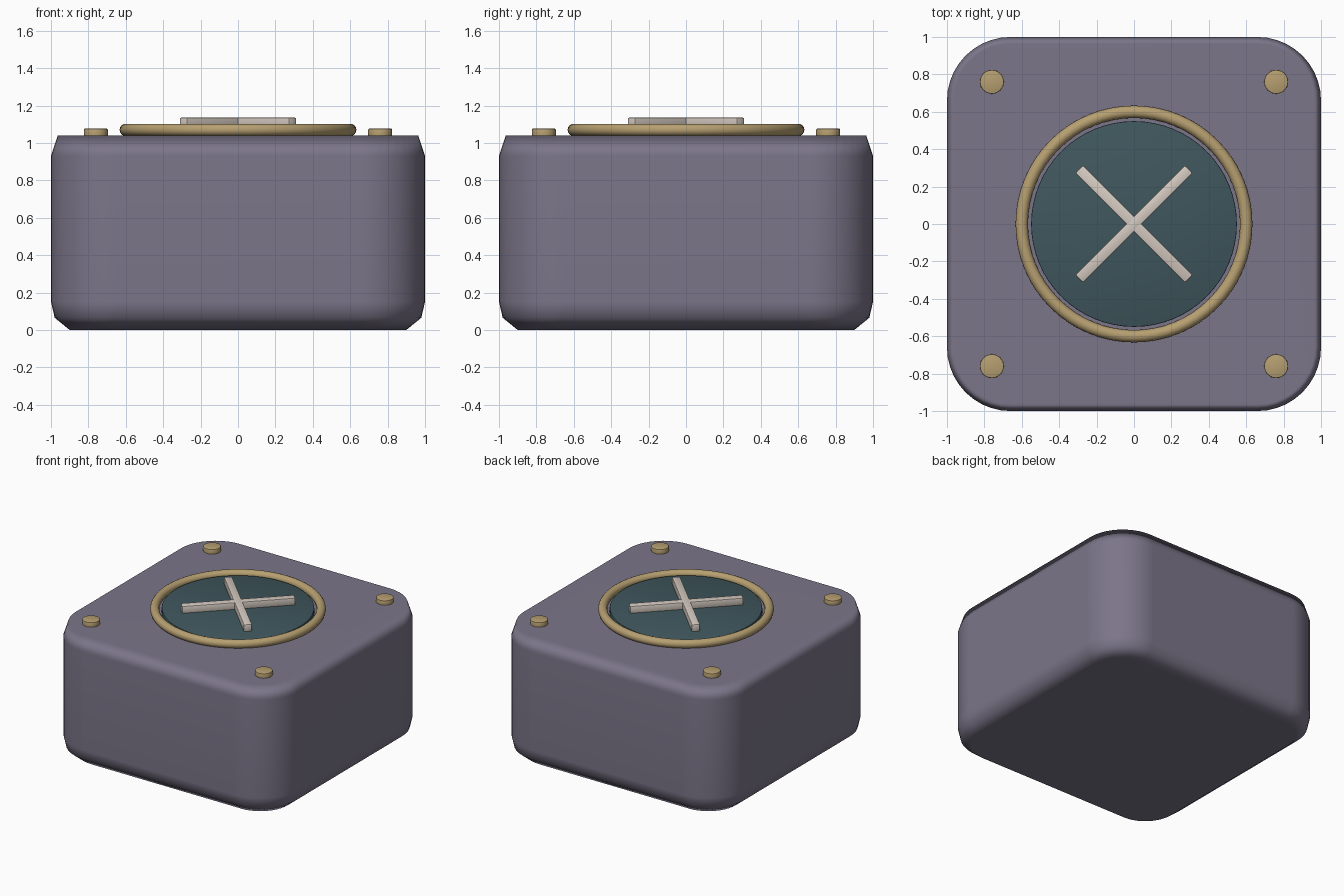
import bpy, bmesh, math

cube = bpy.data.objects.get("Cube")
if cube:
    bpy.data.objects.remove(cube, do_unlink=True)


def material(name, rgb):
    m = bpy.data.materials.new(name)
    m.use_nodes = True
    m.diffuse_color = (*rgb, 1)
    m.node_tree.nodes["Principled BSDF"].inputs["Base Color"].default_value = (*rgb, 1)
    return m


purple = material("dusty purple", (0.20, 0.18, 0.25))
brass = material("brass", (0.47, 0.35, 0.165))
teal = material("dark teal", (0.05, 0.095, 0.11))
cream = material("cream", (0.66, 0.59, 0.53))


def finish(obj, name, mat, angle, bevel=0, segments=2):
    """Name, colour, bevel and shade one part."""
    obj.name = name
    obj.data.materials.append(mat)
    bpy.ops.object.select_all(action='DESELECT')
    obj.select_set(True)
    bpy.context.view_layer.objects.active = obj
    if bevel:
        mod = obj.modifiers.new("soft edges", 'BEVEL')
        mod.width, mod.segments = bevel, segments
        bpy.ops.object.modifier_apply(modifier=mod.name)
    bpy.ops.object.shade_smooth_by_angle(angle=math.radians(angle))


def rounded_square(half, radius, steps=10):
    """Outline of a square with round corners."""
    points = []
    for corner in range(4):
        for i in range(steps + 1):
            a = math.pi / 2 * (corner + i / steps)
            mid = math.pi / 2 * (corner + 0.5)
            cx = math.copysign(half - radius, math.cos(mid))
            cy = math.copysign(half - radius, math.sin(mid))
            points.append((cx + radius * math.cos(a), cy + radius * math.sin(a)))
    return points


def disc(name, mat, radius, bottom, top, x=0, y=0, bevel=0.005, sides=48):
    bpy.ops.mesh.primitive_cylinder_add(vertices=sides, radius=radius, depth=top - bottom,
                                        location=(x, y, (top + bottom) / 2))
    finish(bpy.context.object, name, mat, 35, bevel)


# Body: stacked rounded squares with chamfered rims
profile = [(0.90, 0), (0.98, 0.065), (1.0, 0.15), (1.0, 0.93), (0.964, 1.04)]
bm = bmesh.new()
rings = [[bm.verts.new((x, y, z)) for x, y in rounded_square(half, half - 0.66)]
         for half, z in profile]
for low, high in zip(rings, rings[1:]):
    for i in range(len(low)):
        j = (i + 1) % len(low)
        bm.faces.new((low[i], low[j], high[j], high[i]))
bm.faces.new(rings[-1])
bm.faces.new(rings[0][::-1])
mesh = bpy.data.meshes.new("body")
bm.to_mesh(mesh)
bm.free()
body = bpy.data.objects.new("body", mesh)
bpy.context.collection.objects.link(body)
finish(body, "body", purple, 80)
body.modifiers.new("flat panels", 'WEIGHTED_NORMAL').keep_sharp = True

# Round dial and its rim
disc("dial", teal, 0.55, 1.02, 1.08, sides=64)
bpy.ops.mesh.primitive_torus_add(major_radius=0.6, minor_radius=0.033, major_segments=64,
                                 minor_segments=14, location=(0, 0, 1.07))
finish(bpy.context.object, "dial_rim", brass, 60)

# Crossed bars
for name, turn in (("cross_bar_rising", 45), ("cross_bar_falling", -45)):
    bpy.ops.mesh.primitive_cube_add(size=1, location=(0, 0, 1.105),
                                    rotation=(0, 0, math.radians(turn)))
    bar = bpy.context.object
    bar.scale = (0.83, 0.06, 0.06)
    bpy.ops.object.transform_apply(location=False, rotation=False)
    finish(bar, name, cream, 35, 0.008)

# Corner studs
for side, x in (("left", 0.76), ("right", -0.76)):
    for end, y in (("front", -0.76), ("back", 0.76)):
        disc(f"stud_{end}_{side}", brass, 0.064, 1.02, 1.076, x, y, sides=32)
